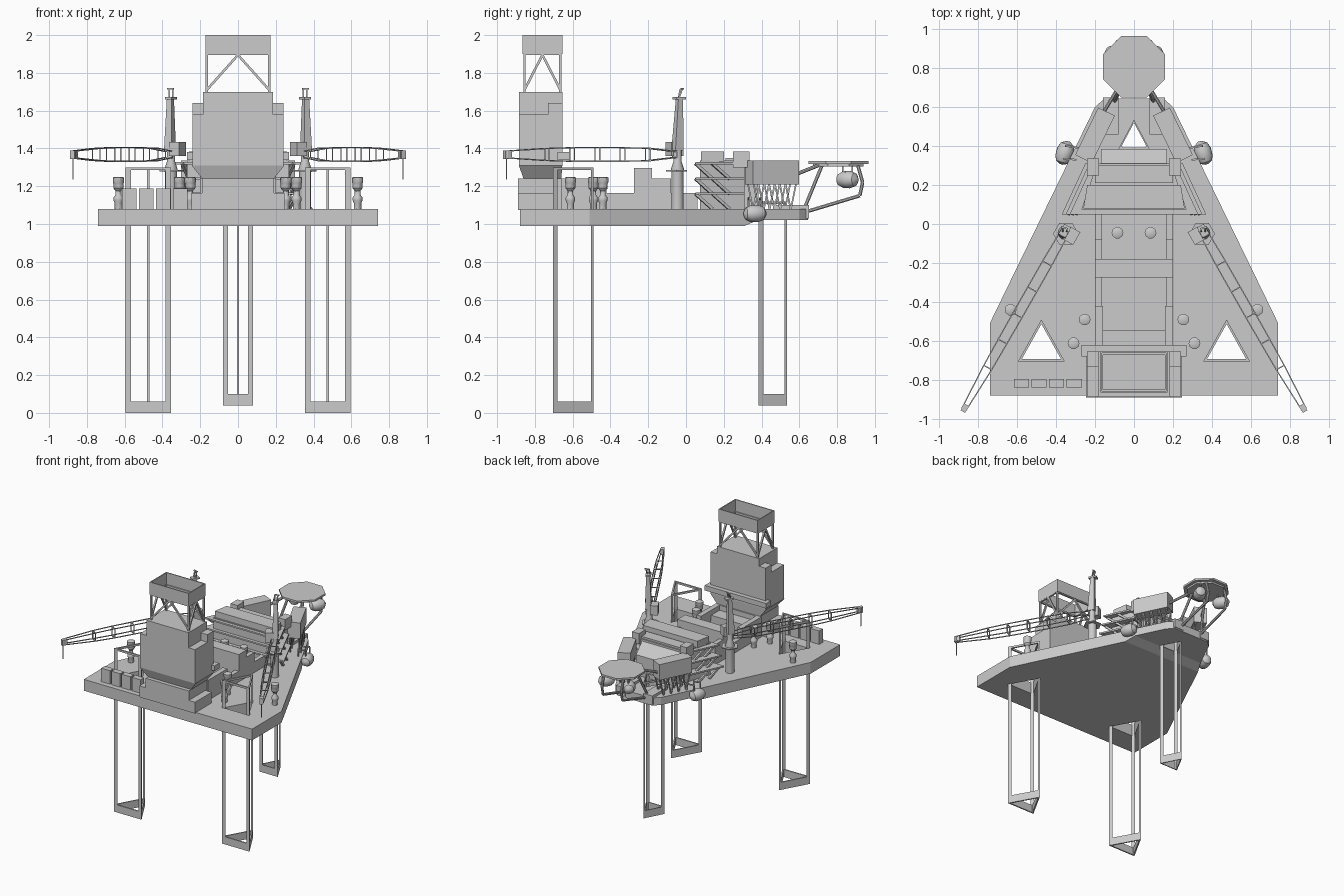
import bpy, bmesh, math
from mathutils import Vector as V

if "Cube" in bpy.data.objects:
    bpy.data.objects.remove(bpy.data.objects["Cube"])


def finish(name, bm, mirror=False, smooth=False):
    bmesh.ops.recalc_face_normals(bm, faces=bm.faces)
    me = bpy.data.meshes.new(name)
    bm.to_mesh(me)
    bm.free()
    ob = bpy.data.objects.new(name, me)
    bpy.context.collection.objects.link(ob)
    if smooth:
        bpy.context.view_layer.objects.active = ob
        ob.select_set(True)
        bpy.ops.object.shade_smooth_by_angle(angle=math.radians(35))
        ob.select_set(False)
    if mirror:
        ob.modifiers.new("mirror", 'MIRROR')
    return ob


def loft(bm, a, b):
    """Closed solid between two matching rings of 3D points."""
    va, vb = [bm.verts.new(p) for p in a], [bm.verts.new(p) for p in b]
    n = len(a)
    for i in range(n):
        j = (i + 1) % n
        bm.faces.new((va[i], va[j], vb[j], vb[i]))
    bm.faces.new(va[::-1])
    bm.faces.new(vb)


def prism(name, pts, z0, z1, mirror=False, top=None):
    bm = bmesh.new()
    loft(bm, [(x, y, z0) for x, y in pts], [(x, y, z1) for x, y in top or pts])
    return finish(name, bm, mirror)


def rect(x0, x1, y0, y1):
    return [(x0, y0), (x1, y0), (x1, y1), (x0, y1)]


def box(name, x0, x1, y0, y1, z0, z1, mirror=False):
    return prism(name, rect(x0, x1, y0, y1), z0, z1, mirror)


def turned(cx, cy, length, width, d):
    """Rectangle whose long side follows direction d."""
    u = V(d).normalized()
    w = V((-u.y, u.x))
    return [tuple(V((cx, cy)) + u * s * length / 2 + w * t * width / 2)
            for s, t in ((-1, -1), (1, -1), (1, 1), (-1, 1))]


def profile_x(name, yz, x0, x1, mirror=False):
    bm = bmesh.new()
    loft(bm, [(x0, y, z) for y, z in yz], [(x1, y, z) for y, z in yz])
    return finish(name, bm, mirror)


def struts(name, segs, r, n=4, mirror=False):
    bm = bmesh.new()
    for a, b in segs:
        a, b = V(a), V(b)
        d = (b - a).normalized()
        u = d.cross(V((0, 0, 1)) if abs(d.z) < 0.9 else V((1, 0, 0))).normalized()
        w = d.cross(u)
        ring = [(u * math.cos(t) + w * math.sin(t)) * r
                for t in (2 * math.pi * (i + .5) / n for i in range(n))]
        loft(bm, [a + p for p in ring], [b + p for p in ring])
    return finish(name, bm, mirror, n > 6)


def lathe(name, prof, loc, n=12, mirror=False, axis=(0, 0, 1)):
    bm = bmesh.new()
    q = V((0, 0, 1)).rotation_difference(V(axis))
    rings = [[bm.verts.new(V(loc) + q @ V((r * math.cos(6.28318 * i / n),
              r * math.sin(6.28318 * i / n), z))) for i in range(n)] for r, z in prof]
    for a, b in zip(rings, rings[1:]):
        for i in range(n):
            bm.faces.new((a[i], a[(i + 1) % n], b[(i + 1) % n], b[i]))
    bm.faces.new(rings[0][::-1])
    bm.faces.new(rings[-1])
    return finish(name, bm, mirror, True)


# Legs: triangular rings joined by corner plates
def leg(name, tri, z0, zt, ring_top, mirror):
    tri = [V(p) for p in tri]
    c = sum(tri, V((0, 0))) / 3
    bm = bmesh.new()
    for lo, hi, k in ((z0, z0 + .06, .86), (ring_top, zt, .84)):
        for i in range(3):
            a, b = tri[i], tri[(i + 1) % 3]
            q = [a, b, c + (b - c) * k, c + (a - c) * k]
            loft(bm, [(*p, lo) for p in q], [(*p, hi) for p in q])
    for i in range(3):
        t = .014 if i == 0 else .028
        a = tri[i]
        q = [a] + [a + (tri[(i + s) % 3] - a).normalized() * t for s in (1, 2)]
        loft(bm, [(*p, z0) for p in q], [(*p, zt) for p in q])
    finish(name, bm, mirror)
    return [tuple(c + (p - c) * .93) for p in tri]


hole_f = leg("front_leg", [(.475, -.49), (.355, -.705), (.595, -.705)], 0, 1.3, 1.285, True)
hole_b = leg("rear_leg", [(0, .535), (-.08, .385), (.08, .385)], .04, 1.12, 1.105, False)

# Deck with leg wells and a raised stern underside
half = [(.74, -.88), (.74, -.51), (.2, .6), (.15, .645)]
deck = prism("deck", half + [(-x, y) for x, y in half[::-1]], .99, 1.08)
cutters = [prism("front_well_cutter", hole_f, .9, 1.2),
           prism("front_well_cutter_left", [(-x, y) for x, y in hole_f], .9, 1.2),
           prism("rear_well_cutter", hole_b, .9, 1.2),
           profile_x("stern_cutter", [(.2867, .98), (.38, 1.02), (.75, 1.02), (.75, .9), (.25, .9)], -1, 1)]
for c in cutters:
    m = deck.modifiers.new("cut", 'BOOLEAN')
    m.operation, m.object = 'DIFFERENCE', c
    c.hide_render = True
    c.hide_viewport = True
box("stern_block", .08, .16, .46, .65, 1.03, 1.1, True)

# Main tower
box("tower_foot", -.19, .19, -.84, -.65, 1.08, 1.24)
box("tower_base", -.245, .245, -.89, -.68, 1.075, 1.165)
box("tower_base_front", -.19, .19, -.89, -.66, 1.16, 1.24)
prism("tower_flare", rect(-.19, .19, -.86, -.66), 1.24, 1.31, top=rect(-.245, .245, -.885, -.655))
box("tower_body", -.185, .185, -.885, -.655, 1.31, 1.7)
profile_x("tower_wing", [(-.885, 1.31), (-.655, 1.31), (-.655, 1.64), (-.73, 1.64), (-.73, 1.58), (-.885, 1.58)],
          .18, .242, True)
box("tower_ledge", -.27, .27, -.68, -.62, 1.34, 1.38)
# Open lookout frame and hollow top box
X, Y0, Y1 = .165, -.855, -.665
corners = [(-X, Y0), (X, Y0), (X, Y1), (-X, Y1)]
segs = [((*p, 1.69), (*p, 1.91)) for p in corners]
for i in range(4):
    a, b = corners[i], corners[(i + 1) % 4]
    mid = ((a[0] + b[0]) / 2, (a[1] + b[1]) / 2, 1.895)
    segs += [((*a, 1.71), mid), ((*b, 1.71), mid), ((*a, 1.9), (*b, 1.9))]
struts("tower_frame", segs, .009)
for nm, r in (("front", (-.172, .172, -.865, -.857)), ("back", (-.172, .172, -.663, -.655)),
              ("left", (-.172, -.164, -.865, -.655)), ("right", (.164, .172, -.865, -.655))):
    box("tower_top_" + nm, *r, 1.9, 2.0)

# Midship trough and cross blocks
box("trough_wall", .165, .2, -.66, .06, 1.08, 1.165, True)
box("trough_inner_wall", .16, .2, -.66, -.42, 1.16, 1.24, True)
box("trough_floor", -.17, .17, -.66, .06, 1.08, 1.1)
box("trough_head", -.165, .165, -.66, -.545, 1.08, 1.2)
box("cross_block", -.2, .2, -.275, -.18, 1.08, 1.297)
box("cross_block_rear", .165, .2, -.18, -.08, 1.16, 1.24, True)

# Aft quarters: core, tier decks, roof blocks
trap = lambda a, b, y0, y1: [(-a, y0), (a, y0), (b, y1), (-b, y1)]
prism("quarters_core", trap(.27, .19, .075, .31), 1.08, 1.335)
profile_x("quarters_rear_slope", [(.3, 1.08), (.385, 1.08), (.385, 1.24), (.3, 1.33)], -.17, .17)
for i, z in enumerate((1.155, 1.235, 1.315)):
    prism(f"tier_deck_{i}", trap(.37 - .02 * i, .25 - .02 * i, .05, .31), z, z + .012)
    z0 = z - .075
    struts(f"tier_stairs_{i}", [((.335 - .02 * i, .05, z + .005), (.30 - .02 * i, .14, z0)),
                                ((.31 - .02 * i, .14, z + .005), (.27 - .02 * i, .23, z0))], .011, mirror=True)
prism("roof_block", trap(.26, .24, .08, .2), 1.33, 1.385)
box("roof_spine", -.2, .2, .21, .3, 1.33, 1.35)
box("roof_cabin", .18, .24, .25, .335, 1.3, 1.385, True)

# Side cabins on zigzag trusses
d = V((-.437, .9))
w = V((.9, .437))
c = V((.2, .455))
prism("side_cabin", turned(c.x, c.y, .27, .095, d), 1.21, 1.335, True)
segs = []
for s in (-.035, .035):
    for i in range(4):
        p, q, r = [c + d * (-.125 + .0625 * (i + k)) + w * s for k in (0, .5, 1)]
        segs += [((*p, 1.215), (*q, 1.075)), ((*q, 1.075), (*r, 1.215))]
struts("side_cabin_truss", segs, .006, mirror=True)

# Helicopter pad and its arms
octagon = lambda r: [(r * math.cos(math.pi * (i + .5) / 4), .807 + r * math.sin(math.pi * (i + .5) / 4))
                     for i in range(8)]
prism("helipad", octagon(.171), 1.318, 1.333)
prism("helipad_underside", octagon(.145), 1.305, 1.319)
struts("helipad_arms", [((.09, .62, 1.06), (.085, .92, 1.15)), ((.085, .92, 1.15), (.085, .935, 1.22)),
                        ((.085, .935, 1.22), (.085, .91, 1.31)), ((.17, .55, 1.25), (.08, .7, 1.31)),
                        ((.1, .63, 1.09), (.06, .72, 1.31))], .01, 8, True)

# Lifeboats: rounded capsules with hangers
boat = [(.008, -.062), (.032, -.05), (.044, -.025), (.046, .015), (.036, .045), (.01, .062)]
lathe("side_lifeboat", boat, (.355, .365, 1.055), 12, True, (-.3, .95, 0))
lathe("stern_lifeboat", boat, (.1, .855, 1.235), 12, True, (.5, .87, 0))
struts("lifeboat_hangers", [((.3, .33, 1.13), (.36, .335, 1.14)), ((.36, .335, 1.14), (.36, .335, 1.07)),
                            ((.28, .39, 1.13), (.35, .4, 1.14)), ((.35, .4, 1.14), (.35, .4, 1.07)),
                            ((.3, .33, 1.07), (.3, .33, 1.14)), ((.28, .39, 1.07), (.28, .39, 1.14)),
                            ((.09, .83, 1.23), (.09, .83, 1.31)), ((.11, .88, 1.23), (.11, .88, 1.31))],
       .006, mirror=True)

# Cranes: pedestal, cab, mast and lattice boom
lathe("crane_pedestal", [(.032, 1.08), (.032, 1.27), (.035, 1.29), (.022, 1.33), (.022, 1.4)], (.355, -.045, 0), 12, True)
lathe("crane_platform", [(.065, 1.277), (.065, 1.285)], (.35, -.05, 0), 6, True)
prism("crane_cab", turned(.32, -.06, .075, .06, (.51, -.9)), 1.36, 1.435, True)
prism("crane_mast", turned(.36, -.045, .05, .045, (.51, -.9)), 1.39, 1.66, True,
      turned(.358, -.035, .028, .028, (.51, -.9)))
prism("crane_mast_head", turned(.355, -.035, .06, .04, (.51, -.9)), 1.66, 1.672, True)
struts("crane_mast_tip", [((.345, -.04, 1.66), (.345, -.03, 1.715)), ((.365, -.04, 1.66), (.365, -.02, 1.715)),
                          ((.34, -.025, 1.715), (.375, -.015, 1.715))], .006, mirror=True)
p0, p1 = V((.365, -.06, 1.368)), V((.872, -.95, 1.368))
side = V((.87, .495, 0))
ts = [(0, .022, .016), (.16, .026, .033), (.31, .026, .036), (.46, .026, .036),
      (.61, .025, .036), (.76, .023, .032), (1, .012, .018)]
rings = []
for t, hw, hh in ts:
    o = p0.lerp(p1, t)
    rings.append([o + side * hw * a + V((0, 0, hh * b)) for a, b in ((-1, -1), (1, -1), (1, 1), (-1, 1))])
segs = [(r[i], r[(i + 1) % 4]) for r in rings for i in range(4)]
segs += [(a[i], b[i]) for a, b in zip(rings, rings[1:]) for i in range(4)]
struts("crane_boom", segs, .0042, mirror=True)
prism("crane_boom_tip", turned(.868, -.945, .04, .026, (.51, -.9)), 1.345, 1.39, True)
struts("crane_hook", [((.873, -.95, 1.35), (.873, -.95, 1.235))], .004, mirror=True)

# Turned deck vents
vent = [(.02, 0), (.02, .035), (.026, .05), (.026, .065), (.015, .08), (.015, .1),
        (.027, .115), (.027, .14), (.03, .145), (.03, .17), (.02, .175)]
for i, (x, y) in enumerate([(.633, -.44), (.253, -.49), (.31, -.612), (.085, -.045)]):
    lathe(f"deck_vent_{i}", vent, (x, y, 1.075), 10, True)

# Row of lockers on the left front
for i in range(4):
    x = -.615 + i * .09
    box(f"locker_{i}", x, x + .077, -.84, -.795, 1.08, 1.187)
